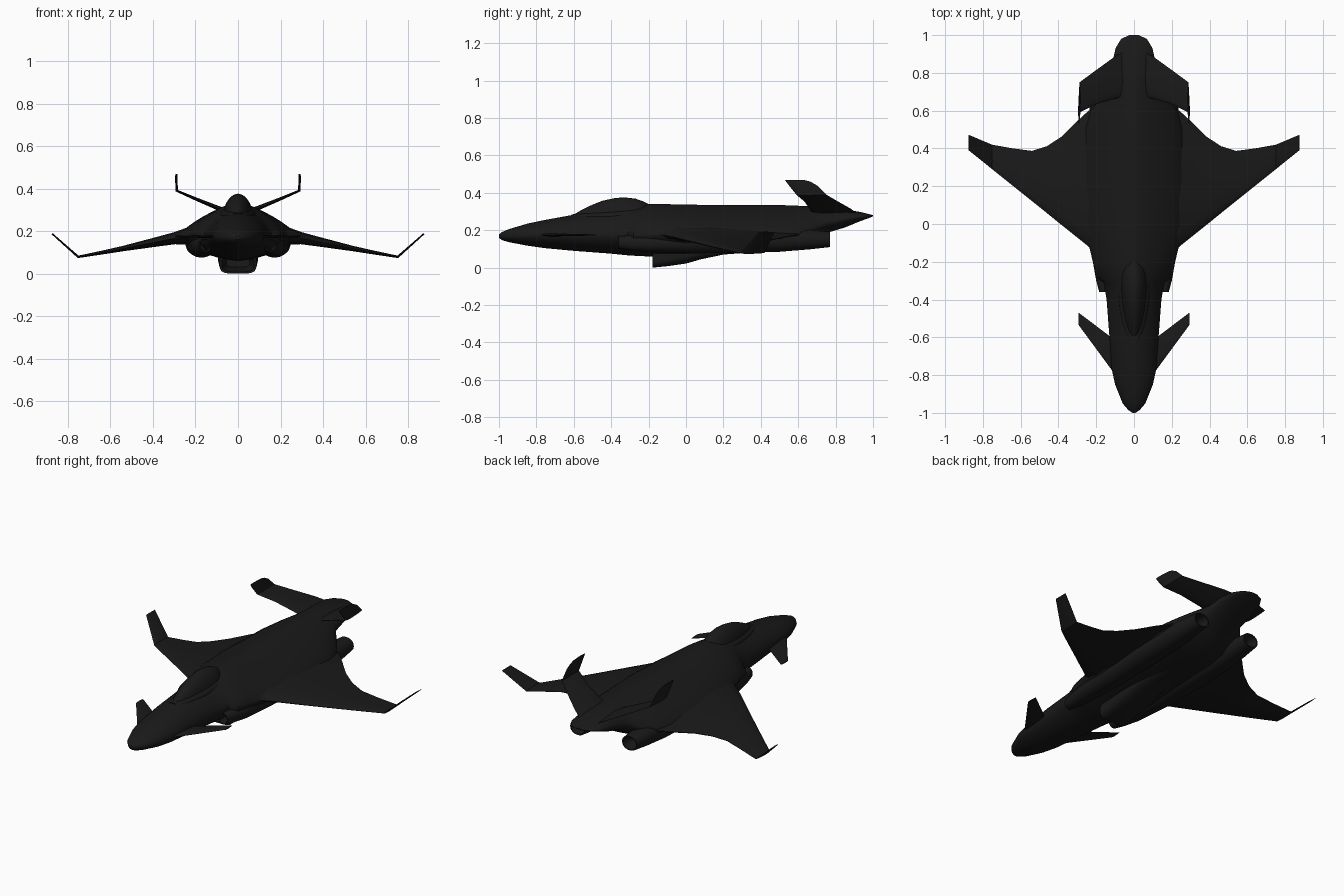
import bpy, bmesh, math
from mathutils import Vector

mat = bpy.data.materials.new("dark_skin")
mat.diffuse_color = (0.01, 0.01, 0.01, 1)


def loft(name, rings, mirror=False, angle=35):
    """Skin a list of equal-sized closed rings and cap both ends."""
    bm = bmesh.new()
    vr = [[bm.verts.new(p) for p in r] for r in rings]
    n = len(vr[0])
    for a, b in zip(vr, vr[1:]):
        for i in range(n):
            bm.faces.new((a[i], a[(i + 1) % n], b[(i + 1) % n], b[i]))
    bm.faces.new(vr[0])
    bm.faces.new(vr[-1])
    bmesh.ops.recalc_face_normals(bm, faces=bm.faces)
    me = bpy.data.meshes.new(name)
    bm.to_mesh(me)
    bm.free()
    ob = bpy.data.objects.new(name, me)
    bpy.context.collection.objects.link(ob)
    me.materials.append(mat)
    bpy.ops.object.select_all(action='DESELECT')
    ob.select_set(True)
    bpy.context.view_layer.objects.active = ob
    bpy.ops.object.shade_smooth_by_angle(angle=math.radians(angle))
    if mirror:
        ob.modifiers.new("mirror", 'MIRROR')
    return ob


def section(y, w, top, bot, mid, nu=2.0, nl=2.0, cx=0.0, n=40):
    """Superellipse cross-section with separate upper and lower halves."""
    pts = []
    for i in range(n):
        a = 2 * math.pi * i / n
        c, s = math.cos(a), math.sin(a)
        e = 2 / (nu if s >= 0 else nl)
        h = top - mid if s >= 0 else mid - bot
        pts.append((cx + w * math.copysign(abs(c) ** e, c), y,
                    mid + h * math.copysign(abs(s) ** e, s)))
    return pts


def panel(name, stations):
    """Thin aerofoil surface; station = x, z, leading y, trailing y, thickness."""
    half = [(0, 0), (.03, .45), (.12, .8), (.35, 1), (.7, .65), (1, .08)]
    prof = half + [(u, -t) for u, t in reversed(half[1:])]
    p = [Vector((s[0], s[1])) for s in stations]
    rings = []
    for i, (x, z, y0, y1, th) in enumerate(stations):
        d1 = (p[i] - p[max(i - 1, 0)])
        d2 = (p[min(i + 1, len(p) - 1)] - p[i])
        d = ((d1.normalized() if d1.length else d1) +
             (d2.normalized() if d2.length else d2)).normalized()
        rings.append([(x - d.y * t * th / 2, y0 + u * (y1 - y0),
                       z + d.x * t * th / 2) for u, t in prof])
    return loft(name, rings, True)


# Blended fuselage
loft("fuselage", [section(*s) for s in [
    (-1.0, .008, .178, .160, .170, 2, 2),
    (-.985, .030, .190, .148, .170, 2, 2),
    (-.95, .060, .205, .137, .171, 2, 2),
    (-.85, .100, .235, .118, .173, 1.9, 1.9),
    (-.76, .120, .254, .105, .175, 1.8, 1.8),
    (-.60, .130, .283, .090, .175, 1.8, 1.8),
    (-.40, .145, .305, .075, .175, 1.7, 1.8),
    (-.31, .160, .322, .066, .175, 1.6, 1.7),
    (-.28, .200, .328, .064, .175, 1.45, 1.6),
    (-.20, .218, .340, .060, .175, 1.4, 1.6),
    (-.12, .237, .340, .060, .175, 1.35, 1.6),
    (0, .270, .337, .062, .175, 1.3, 1.6),
    (.20, .280, .335, .078, .175, 1.3, 1.6),
    (.50, .260, .335, .088, .175, 1.35, 1.6),
    (.60, .230, .331, .105, .180, 1.4, 1.7),
    (.68, .170, .328, .145, .205, 1.5, 1.8),
    (.74, .122, .325, .182, .235, 1.7, 2),
    (.85, .115, .312, .215, .260, 2, 2),
    (.93, .098, .298, .248, .272, 2, 2),
    (.98, .068, .286, .266, .276, 2, 2),
    (1.0, .025, .281, .275, .278, 2, 2)]])

# Canopy and its raised frame
canopy = [(-.60, .012, .284), (-.57, .030, .302), (-.52, .045, .328),
          (-.45, .059, .357), (-.38, .067, .372), (-.33, .070, .376),
          (-.27, .069, .369), (-.23, .058, .355), (-.195, .030, .338)]
loft("canopy", [section(y, w, t, .25, .27, 1.9, 2) for y, w, t in canopy])
loft("canopy_frame", [section(y + (y + .38) * .05, w + .016,
                              .285 + (y + .6) * .10, .24, .26, 3, 2)
                      for y, w, t in canopy])

# Main wing with upturned tip
panel("wing", [
    (.12, .190, -.26, .66, .13), (.24, .175, -.12, .60, .08),
    (.30, .166, -.072, .545, .056), (.38, .150, -.008, .465, .045),
    (.46, .134, .057, .412, .035), (.54, .118, .121, .387, .025),
    (.64, .099, .201, .400, .018), (.752, .079, .291, .420, .012),
    (.875, .188, .390, .472, .007)])

# Forward canards
panel("canard", [(.07, .175, -.82, -.58, .018), (.12, .175, -.77, -.60, .016),
                 (.293, .175, -.535, -.47, .007)])

# Forward-swept V tail with upright tip fins
panel("tail_fin", [
    (.04, .285, .68, .92, .026), (.11, .315, .66, .88, .020),
    (.20, .352, .635, .815, .015), (.288, .390, .59, .75, .012),
    (.290, .440, .55, .70, .012), (.290, .460, .535, .665, .011),
    (.290, .468, .53, .635, .009)])

# Engine nacelles with hollow intake and nozzle
nacelle = [(-.27, .155, .022, .135, .022), (-.36, .155, .024, .135, .027),
           (-.36, .155, .029, .135, .033), (-.30, .160, .040, .133, .040),
           (-.20, .168, .050, .130, .046), (.05, .172, .066, .136, .060),
           (.30, .175, .072, .143, .062), (.50, .175, .068, .147, .062),
           (.66, .172, .060, .150, .052), (.77, .170, .049, .151, .041),
           (.77, .170, .042, .151, .035), (.68, .170, .030, .151, .025)]
loft("engine_nacelle", [section(y, rx, z + rz, z - rz, z, 2.2, 2.2, x, 32)
                        for y, x, rx, z, rz in nacelle], True)

# Belly air intake, open at the front
loft("belly_intake", [section(*s) for s in [
    (-.06, .055, .075, .030, .052, 3, 3),
    (-.18, .076, .085, .008, .050, 4, 4),
    (-.18, .086, .100, .000, .050, 4, 4),
    (-.10, .090, .120, .008, .060, 4, 3.5),
    (0, .094, .130, .022, .075, 3, 3),
    (.08, .090, .140, .045, .090, 3, 3),
    (.20, .080, .150, .070, .110, 2, 2.5),
    (.40, .060, .150, .086, .120, 2, 2)]])
